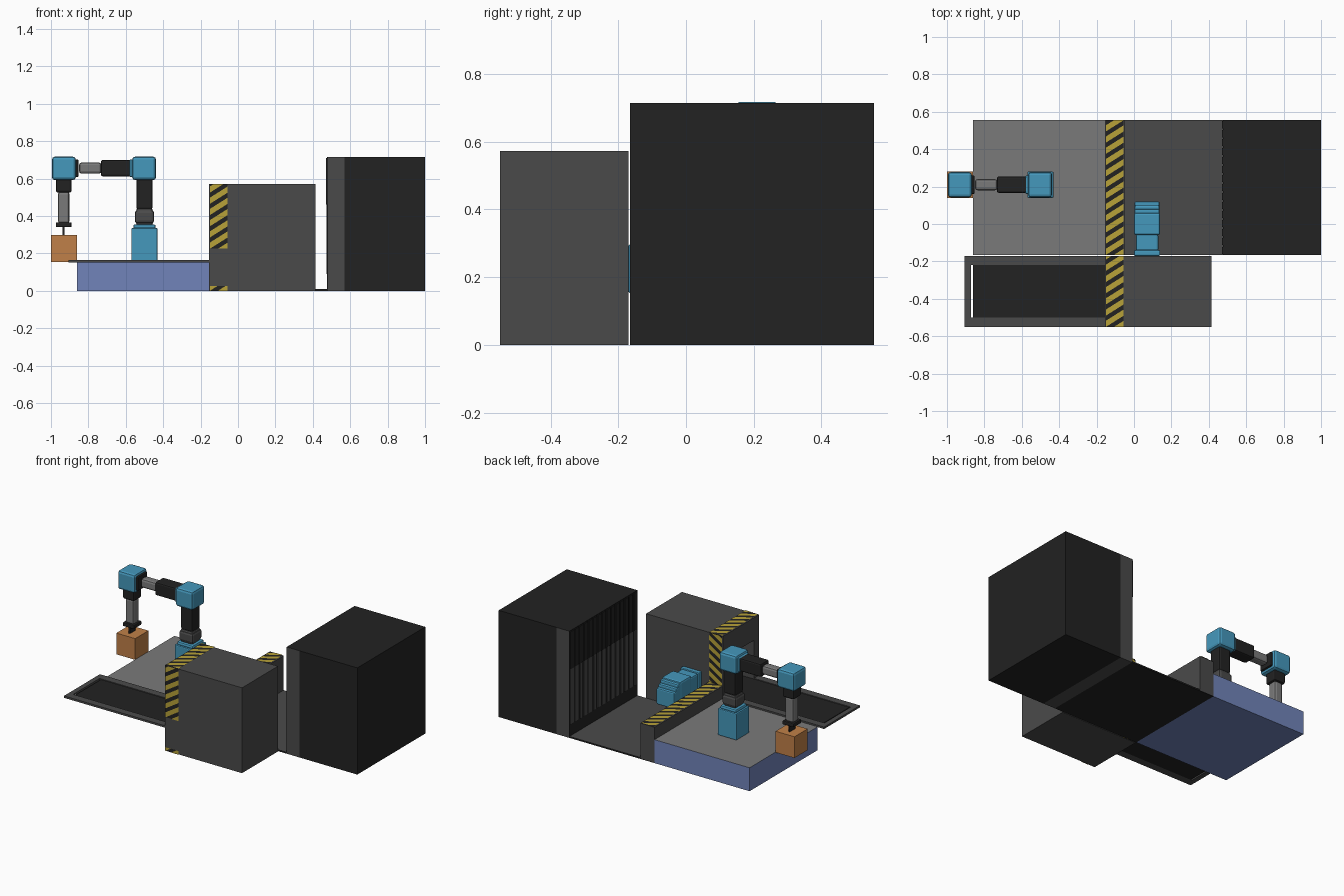
import bpy, bmesh
from mathutils import Vector

cube = bpy.data.objects.get("Cube")
if cube:
    bpy.data.objects.remove(cube, do_unlink=True)


def material(name, hexcode):
    srgb = [int(hexcode[i:i + 2], 16) / 255 for i in (0, 2, 4)]
    lin = [c / 12.92 if c <= 0.04045 else ((c + 0.055) / 1.055) ** 2.4 for c in srgb]
    m = bpy.data.materials.new(name)
    m.use_nodes = True
    m.diffuse_color = (*lin, 1)
    bsdf = next(n for n in m.node_tree.nodes if n.type == 'BSDF_PRINCIPLED')
    bsdf.inputs["Base Color"].default_value = (*lin, 1)
    return m


DARK = material("charcoal", "222222")
GREY = material("dark grey", "4a4a4a")
LIGHT = material("mid grey", "7a7a7a")
BLUE = material("robot blue", "4598bc")
SLATE = material("slate blue", "7184ba")
ORANGE = material("carton orange", "c08048")
YELLOW = material("hazard yellow", "b8a238")


def finish(name, bm, mats):
    bmesh.ops.recalc_face_normals(bm, faces=bm.faces)
    me = bpy.data.meshes.new(name)
    bm.to_mesh(me)
    bm.free()
    for m in mats:
        me.materials.append(m)
    ob = bpy.data.objects.new(name, me)
    bpy.context.collection.objects.link(ob)
    return ob


def box(name, x, y, z, mat, bevel=0.0, top=None):
    """Box from (min, max) ranges; top is an optional material for upward faces."""
    bm = bmesh.new()
    bmesh.ops.create_cube(bm, size=1)
    for v in bm.verts:
        v.co = Vector([(r[0] + r[1]) / 2 + c * (r[1] - r[0]) for r, c in zip((x, y, z), v.co)])
    if bevel:
        bmesh.ops.bevel(bm, geom=bm.edges[:], offset=bevel, segments=2, profile=0.5, affect='EDGES')
    if top:
        for f in bm.faces:
            f.material_index = int(f.normal.z > 0.9)
    return finish(name, bm, [mat, top] if top else [mat])


def around(c, half):
    return (c - half, c + half)


def hazard(name, origin, u, v, width, length, n):
    """Charcoal plate with yellow slanted bars; u runs across it, v along it."""
    o, u, v = Vector(origin), Vector(u), Vector(v)
    n = n if isinstance(n, Vector) else Vector(n)
    bm = bmesh.new()

    def quad(points, lift, index):
        vs = [bm.verts.new(o + u * a + v * b + n * lift) for a, b in points]
        bm.faces.new(vs).material_index = index

    quad([(0, 0), (width, 0), (width, length), (0, length)], 0.002, 0)
    period, bar, slant = 0.06, 0.033, 0.06
    start = -slant
    while start < length:
        # clip each slanted bar to the plate along v
        pts = [(0, start), (width, start + slant), (width, start + slant + bar), (0, start + bar)]
        for low, limit in ((True, 0), (False, length)):
            out = []
            for p, q in zip(pts, pts[1:] + pts[:1]):
                p_in = p[1] >= limit if low else p[1] <= limit
                q_in = q[1] >= limit if low else q[1] <= limit
                if p_in:
                    out.append(p)
                if p_in != q_in:
                    t = (limit - p[1]) / (q[1] - p[1])
                    out.append((p[0] + t * (q[0] - p[0]), limit))
            pts = out
            if not pts:
                break
        if len(pts) > 2:
            quad(pts, 0.004, 1)
        start += period
    ob = finish(name, bm, [DARK, YELLOW])
    for f in ob.data.polygons:
        if f.normal.dot(n) < 0:
            f.flip()
    return ob


BACK = (-0.165, 0.555)
FRONT = (-0.55, -0.17)

# Raised platform, divider wall and low floor
box("platform", (-0.86, -0.155), BACK, (0, 0.157), SLATE, top=LIGHT)
box("low_floor", (-0.05, 0.48), BACK, (0, 0.01), DARK, top=GREY)
box("divider_wall", (-0.155, -0.05), BACK, (0.004, 0.24), GREY)
box("divider_wall_foot", (-0.155, -0.05), BACK, (0, 0.004), DARK)
hazard("divider_stripe", (-0.15, -0.165, 0.24), (1, 0, 0), (0, 1, 0), 0.095, 0.72, (0, 0, 1))

# Large chamber with its grey entrance frame and strip curtain
box("chamber", (0.57, 1), BACK, (0, 0.715), DARK)
box("chamber_entrance", (0.48, 0.57), BACK, (0, 0.715), GREY, top=DARK)
box("curtain_backing", (0.476, 0.48), BACK, (0.01, 0.715), DARK)
strips = 15
pitch = 0.72 / strips
for i in range(strips):
    y = BACK[0] + pitch * (i + 0.5)
    box(f"curtain_strip_{i}", (0.472, 0.477), around(y, pitch * (0.36 if i % 3 else 0.2)),
        (0.09, 0.46), GREY)
    box(f"curtain_strip_top_{i}", (0.470, 0.477), around(y, pitch * 0.4), (0.46, 0.71), DARK)

# Front machine with a conveyor opening on its -x side
box("machine_body", (-0.05, 0.415), FRONT, (0, 0.572), GREY)
box("machine_sill", (-0.155, -0.05), FRONT, (0, 0.15), GREY)
box("machine_lintel", (-0.155, -0.05), FRONT, (0.42, 0.572), GREY)
box("machine_post_front", (-0.155, -0.05), (-0.55, -0.5), (0.15, 0.42), GREY)
box("machine_post_back", (-0.155, -0.05), (-0.22, -0.17), (0.15, 0.42), GREY)
box("opening_panel", (-0.056, -0.05), (-0.5, -0.22), (0.15, 0.42), DARK)
hazard("machine_top_stripe", (-0.15, -0.55, 0.572), (1, 0, 0), (0, 1, 0), 0.095, 0.38, (0, 0, 1))
for side, y, d in (("front", -0.55, -1), ("back", -0.17, 1)):
    hazard(f"machine_{side}_stripe", (-0.15, y, 0.225), (1, 0, 0), (0, 0, 1), 0.095, 0.347, (0, d, 0))
    hazard(f"machine_{side}_stripe_low", (-0.15, y, 0), (1, 0, 0), (0, 0, 1), 0.095, 0.025, (0, d, 0))

# Floating conveyor tray
box("conveyor_rail_front", (-0.905, -0.155), (-0.55, -0.5), (0.152, 0.165), GREY)
box("conveyor_rail_back", (-0.905, -0.155), (-0.22, -0.17), (0.152, 0.165), GREY)
box("conveyor_end", (-0.905, -0.872), (-0.5, -0.22), (0.152, 0.165), GREY)
box("conveyor_belt", (-0.862, -0.056), (-0.5, -0.22), (0.152, 0.160), DARK)

# Robot arm: column
Y = 0.21
BX, HX = -0.50, -0.932
box("robot_base", around(BX, 0.07), around(Y, 0.07), (0.157, 0.335), BLUE, 0.006)
box("robot_base_cap", around(BX, 0.06), around(Y, 0.06), (0.33, 0.355), BLUE, 0.01)
box("column_collar", around(BX, 0.045), around(Y, 0.045), (0.35, 0.44), GREY, 0.012)
box("column_collar_ring", around(BX, 0.052), around(Y, 0.052), (0.36, 0.43), GREY, 0.015)
box("column_sleeve", around(BX, 0.043), around(Y, 0.043), (0.435, 0.6), DARK, 0.01)

# Robot arm: joints, each a soft cube with a slimmer collar plate towards the arm
for name, x, d in (("shoulder", -0.502, -1), ("wrist", -0.931, 1)):
    box(f"{name}_joint", around(x, 0.064), around(Y, 0.068), (0.592, 0.717), BLUE, 0.016)
    box(f"{name}_collar", around(x + d * 0.066, 0.012), around(Y, 0.05), (0.608, 0.702),
        BLUE if d < 0 else DARK, 0.006)

# Robot arm: horizontal boom
box("boom_sleeve", (-0.733, -0.565), around(Y, 0.044), (0.612, 0.7), DARK, 0.01)
box("boom_rod", (-0.85, -0.73), around(Y, 0.03), (0.626, 0.686), LIGHT, 0.014)

# Robot arm: hanging forearm and gripper
box("forearm_sleeve", around(HX, 0.042), around(Y, 0.042), (0.525, 0.6), DARK, 0.01)
box("forearm_rod", around(HX, 0.031), around(Y, 0.031), (0.36, 0.53), LIGHT, 0.014)
box("gripper_plate", around(HX, 0.042), around(Y, 0.042), (0.34, 0.366), DARK, 0.006)
box("gripper_stem", around(HX, 0.005), around(Y, 0.03), (0.29, 0.345), DARK)

# Carton held by the gripper
box("carton", (-1, -0.86), (0.14, 0.28), (0.155, 0.297), ORANGE)

# Blue horizontal unit fixed to the back of the machine
box("unit_flange", (0, 0.14), (-0.17, -0.14), (0.153, 0.297), BLUE, 0.006)
box("unit_body", (0.01, 0.13), (-0.145, -0.055), (0.163, 0.29), BLUE, 0.01)
box("unit_head", (0, 0.14), (-0.06, 0.06), (0.15, 0.31), BLUE, 0.012)
for i in range(3):
    box(f"unit_step_{i}", (0.003, 0.137), (0.0, 0.08 + 0.02 * i), (0.15, 0.30 - 0.02 * i), BLUE, 0.008)
